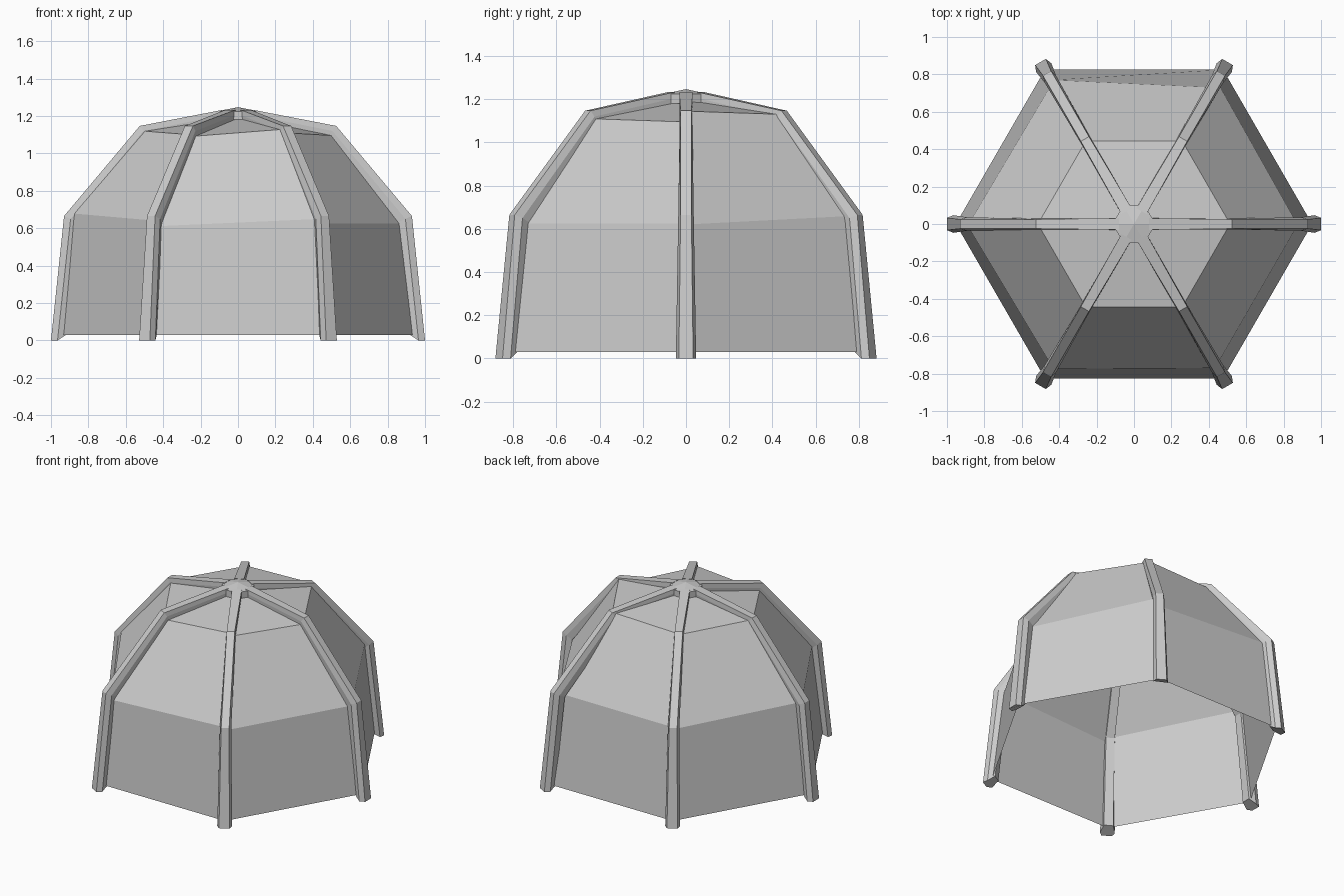
import bpy, bmesh
from math import sin, cos, pi, radians

if "Cube" in bpy.data.objects:
    bpy.data.objects.remove(bpy.data.objects["Cube"])


def make(name, verts, faces):
    me = bpy.data.meshes.new(name)
    me.from_pydata(verts, [], faces)
    bm = bmesh.new()
    bm.from_mesh(me)
    bmesh.ops.recalc_face_normals(bm, faces=bm.faces)
    bm.to_mesh(me)
    bm.free()
    ob = bpy.data.objects.new(name, me)
    bpy.context.collection.objects.link(ob)
    return ob


def at(a, r, t, z):
    """Point at radius r, sideways offset t, height z, for direction a."""
    return (r * cos(a) - t * sin(a), r * sin(a) + t * cos(a), z)


# Bent ribs: six-sided section, tapering towards the top
outer = [(1.0, 0), (0.93, 0.665), (0.525, 1.147), (0.08, 1.233)]
middle = [(0.965, 0), (0.895, 0.65), (0.505, 1.12), (0.08, 1.205)]
inner = [(0.92, 0.03), (0.855, 0.63), (0.485, 1.085), (0.08, 1.17)]
w_out = [0.033, 0.025, 0.025, 0.031]
w_mid = [0.047, 0.036, 0.029, 0.031]
w_in = [0.03, 0.028, 0.026, 0.028]
for k in range(6):
    a = radians(60 * k)
    verts, faces = [], []
    for i in range(4):
        for line, w, s in ((outer, w_out, 1), (middle, w_mid, 1), (inner, w_in, 1),
                           (inner, w_in, -1), (middle, w_mid, -1), (outer, w_out, -1)):
            verts.append(at(a, line[i][0], s * w[i], line[i][1]))
    for i in range(3):
        for j in range(6):
            n = (j + 1) % 6
            faces.append((i * 6 + j, i * 6 + n, i * 6 + 6 + n, i * 6 + 6 + j))
    faces += [tuple(range(6)), tuple(range(18, 24))]
    make(f"rib_{k + 1}", verts, faces)

# Fabric panels: (bend apothems, bend heights, top heights) at start and end rib
panels = [
    ((0.755, 0.765), (0.62, 0.66), (1.145, 1.13)),
    ((0.73, 0.77), (0.63, 0.65), (1.14, 1.125)),
    ((0.755, 0.765), (0.63, 0.65), (1.12, 1.125)),
    ((0.775, 0.76), (0.68, 0.64), (1.12, 1.10)),
    ((0.775, 0.77), (0.61, 0.65), (1.09, 1.13)),
    ((0.76, 0.76), (0.625, 0.625), (1.11, 1.095)),
]
c = cos(pi / 6)
for k, (bend, bz, tz) in enumerate(panels):
    verts = []
    for e in (0, 1):
        a = radians(60 * (k + e))
        for ap, z in ((0.825, 0.03), (bend[e], bz[e]), (0.445, tz[e])):
            verts.append(at(a, ap / c, 0, z))
    verts.append((0, 0, 1.2))
    make(f"wall_panel_{k + 1}", verts,
         [(0, 1, 4, 3), (1, 2, 5, 4), (2, 6, 5)])

# Low hexagonal hub joining the ribs
verts = [at(radians(60 * k), 0.115, 0, z) for z in (1.225, 1.18) for k in range(6)]
verts += [(0, 0, 1.247)]
faces = [(k, (k + 1) % 6, 12) for k in range(6)]
faces += [(k, (k + 1) % 6, 6 + (k + 1) % 6, 6 + k) for k in range(6)]
faces.append(tuple(range(6, 12)))
make("top_hub", verts, faces)
